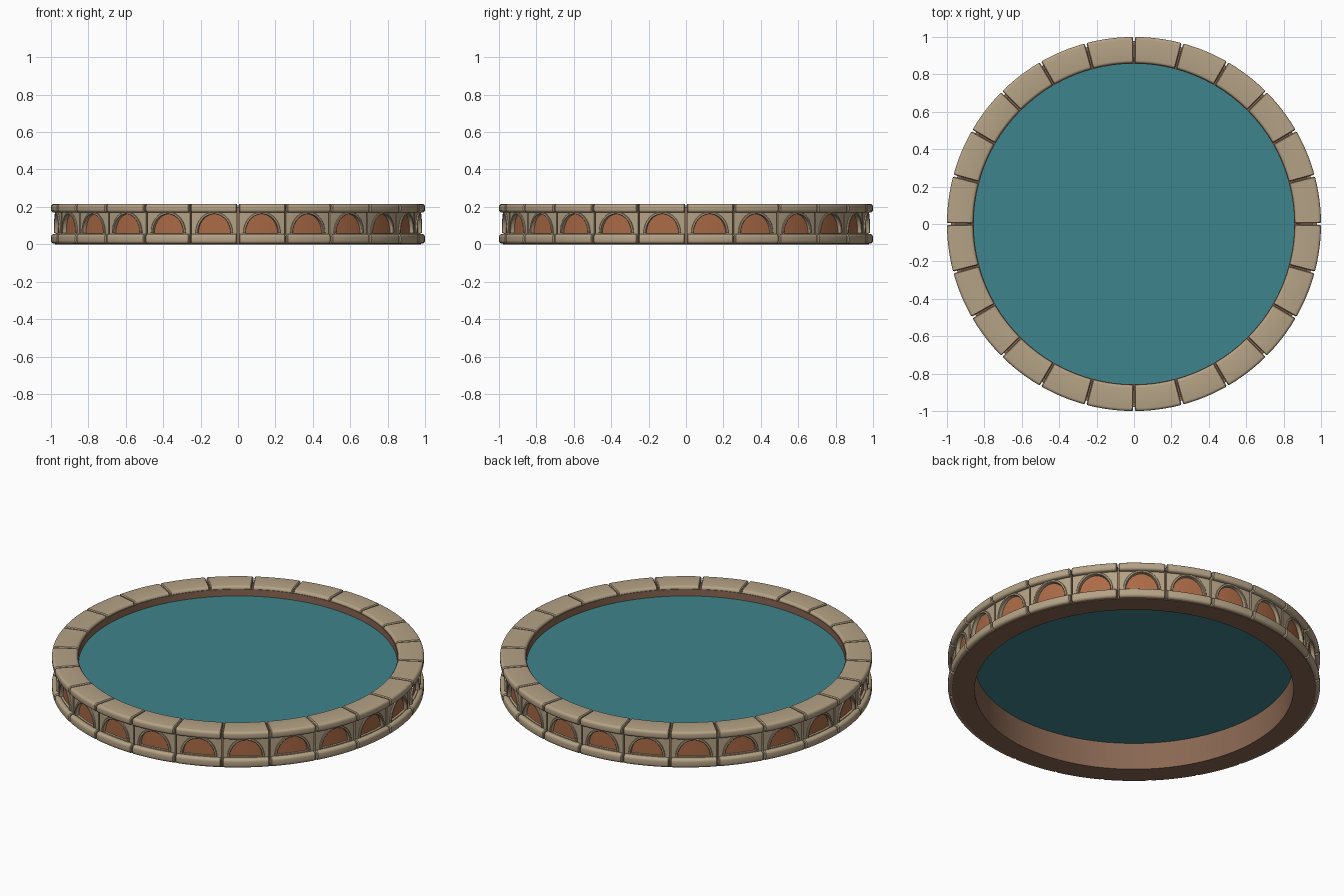
import bpy, bmesh, math

cube = bpy.data.objects.get("Cube")
if cube:
    bpy.data.objects.remove(cube, do_unlink=True)

COUNT = 24
SECTOR = math.tau / COUNT
GAP = 0.0045          # half width of a joint
WALL_R = 0.975        # face of the arched panels
PLATE_R = 0.962       # face of the clay infill
LOW, HIGH = 0.05, 0.176
ARCH_W, ARCH_H, SPRING = 0.088, 0.102, 0.06


def material(name, rgb):
    mat = bpy.data.materials.new(name)
    mat.use_nodes = True
    mat.diffuse_color = (*rgb, 1)
    mat.node_tree.nodes["Principled BSDF"].inputs["Base Color"].default_value = (*rgb, 1)
    return mat


STONE = material("tan stone", (0.46, 0.36, 0.235))
MORTAR = material("brown mortar", (0.25, 0.135, 0.085))
CLAY = material("terracotta", (0.41, 0.145, 0.062))
WATER = material("teal water", (0.048, 0.23, 0.26))


def polar(angle, r, z):
    return (r * math.cos(angle), r * math.sin(angle), z)


def finish(name, bm, mat):
    bmesh.ops.remove_doubles(bm, verts=bm.verts, dist=0.00005)
    bmesh.ops.recalc_face_normals(bm, faces=bm.faces)
    mesh = bpy.data.meshes.new(name)
    bm.to_mesh(mesh)
    bm.free()
    mesh.materials.append(mat)
    ob = bpy.data.objects.new(name, mesh)
    bpy.context.collection.objects.link(ob)
    bpy.ops.object.select_all(action="DESELECT")
    ob.select_set(True)
    bpy.context.view_layer.objects.active = ob
    bpy.ops.object.shade_smooth_by_angle(angle=math.radians(40))
    return ob


def loft(bm, rings, closed_rings=True, caps=False):
    """Skin a list of equal-length point rings."""
    rows = [[bm.verts.new(p) for p in ring] for ring in rings]
    n = len(rows[0])
    for a, b in zip(rows, rows[1:]):
        for i in range(n if closed_rings else n - 1):
            j = (i + 1) % n
            bm.faces.new((a[i], a[j], b[j], b[i]))
    if caps:
        bm.faces.new(rows[0])
        bm.faces.new(rows[-1])


def rounded_rect(r0, r1, z0, z1, rad, steps=4):
    pts = []
    corners = ((r1 - rad, z1 - rad), (r0 + rad, z1 - rad),
               (r0 + rad, z0 + rad), (r1 - rad, z0 + rad))
    for k, (cx, cz) in enumerate(corners):
        for i in range(steps + 1):
            a = math.pi / 2 * (k + i / steps)
            pts.append((cx + rad * math.cos(a), cz + rad * math.sin(a)))
    return pts


def ring_block(name, r0, r1, z0, z1, rad):
    """Curved stone filling one sector, with softened ends."""
    bevel = 0.005
    full = rounded_rect(r0, r1, z0, z1, rad)
    small = rounded_rect(r0 + bevel, r1 - bevel, z0 + bevel, z1 - bevel, rad - bevel)
    end = SECTOR / 2 - GAP
    inner = end - bevel
    stations = [(-end, small)]
    stations += [(-inner + 2 * inner * i / 6, full) for i in range(7)]
    stations.append((end, small))
    bm = bmesh.new()
    loft(bm, [[polar(a, r, z) for r, z in prof] for a, prof in stations], caps=True)
    return finish(name, bm, STONE)


def arch_points(grow=0.0, steps=20):
    """Arch outline as (distance along wall, height), left to right."""
    return [(-(ARCH_W + grow) * math.cos(math.pi * i / steps),
             SPRING + (ARCH_H + grow) * math.sin(math.pi * i / steps))
            for i in range(steps + 1)]


def on_wall(s, r, z):
    return polar(s / WALL_R, r, z)


def arch_panel():
    bm = bmesh.new()
    half = (SECTOR / 2 - GAP) * WALL_R
    arch = arch_points()
    # face above the arch, then the reveal inside it
    loft(bm, [[on_wall(s, WALL_R, z) for s, z in arch],
              [on_wall(s, WALL_R, HIGH) for s, z in arch]], False)
    loft(bm, [[on_wall(s, r, z) for s, z in arch] for r in (WALL_R, 0.95)], False)
    # piers and sill
    for side in (-1, 1):
        path = [(side * half, 0.95), (side * half, WALL_R), (side * ARCH_W, WALL_R)]
        heights = (LOW - 0.01, SPRING, HIGH)
        loft(bm, [[on_wall(s, r, z) for s, r in path] for z in heights], False)
    sill = [-ARCH_W + 2 * ARCH_W * i / 6 for i in range(7)]
    rows = ((WALL_R, LOW - 0.01), (WALL_R, SPRING), (0.95, SPRING))
    loft(bm, [[on_wall(s, r, z) for s in sill] for r, z in rows], False)
    return finish("arch_panel", bm, STONE)


def arch_trim():
    bm = bmesh.new()
    section = ((0.0, PLATE_R), (0.0, 0.982), (0.002, 0.984), (0.010, 0.984),
               (0.012, 0.982), (0.012, PLATE_R))
    loft(bm, [[on_wall(s, r, z) for s, z in arch_points(g)] for g, r in section], False)
    return finish("arch_trim", bm, STONE)


def clay_infill():
    bm = bmesh.new()
    arch = arch_points()
    loft(bm, [[on_wall(s, PLATE_R, SPRING) for s, z in arch],
              [on_wall(s, PLATE_R, z) for s, z in arch]], False)
    return finish("clay_infill", bm, CLAY)


def lathe(name, profile, mat, segments=96):
    bm = bmesh.new()
    rings = [[polar(math.tau * i / segments, r, z) for r, z in profile]
             for i in range(segments + 1)]
    loft(bm, rings)
    return finish(name, bm, mat)


# mortar core, with a thin foot under the base stones
lathe("mortar_core", [(0.857, 0), (0.978, 0), (0.978, 0.004), (0.955, 0.004),
                      (0.955, 0.2), (0.857, 0.2)], MORTAR)

# water surface
bm = bmesh.new()
bmesh.ops.create_circle(bm, cap_ends=True, radius=0.858, segments=96)
finish("water", bm, WATER).location.z = 0.16

# one sector of masonry, repeated round the ring
parts = [
    ring_block("base_stone", 0.87, 1.0, 0.003, 0.055, 0.016),
    ring_block("cap_stone", 0.86, 1.0, 0.17, 0.216, 0.015),
    arch_panel(),
    arch_trim(),
    clay_infill(),
]
for part in parts:
    part.rotation_euler.z = SECTOR / 2
    for k in range(1, COUNT):
        copy = part.copy()
        copy.rotation_euler.z = SECTOR * (k + 0.5)
        bpy.context.collection.objects.link(copy)
